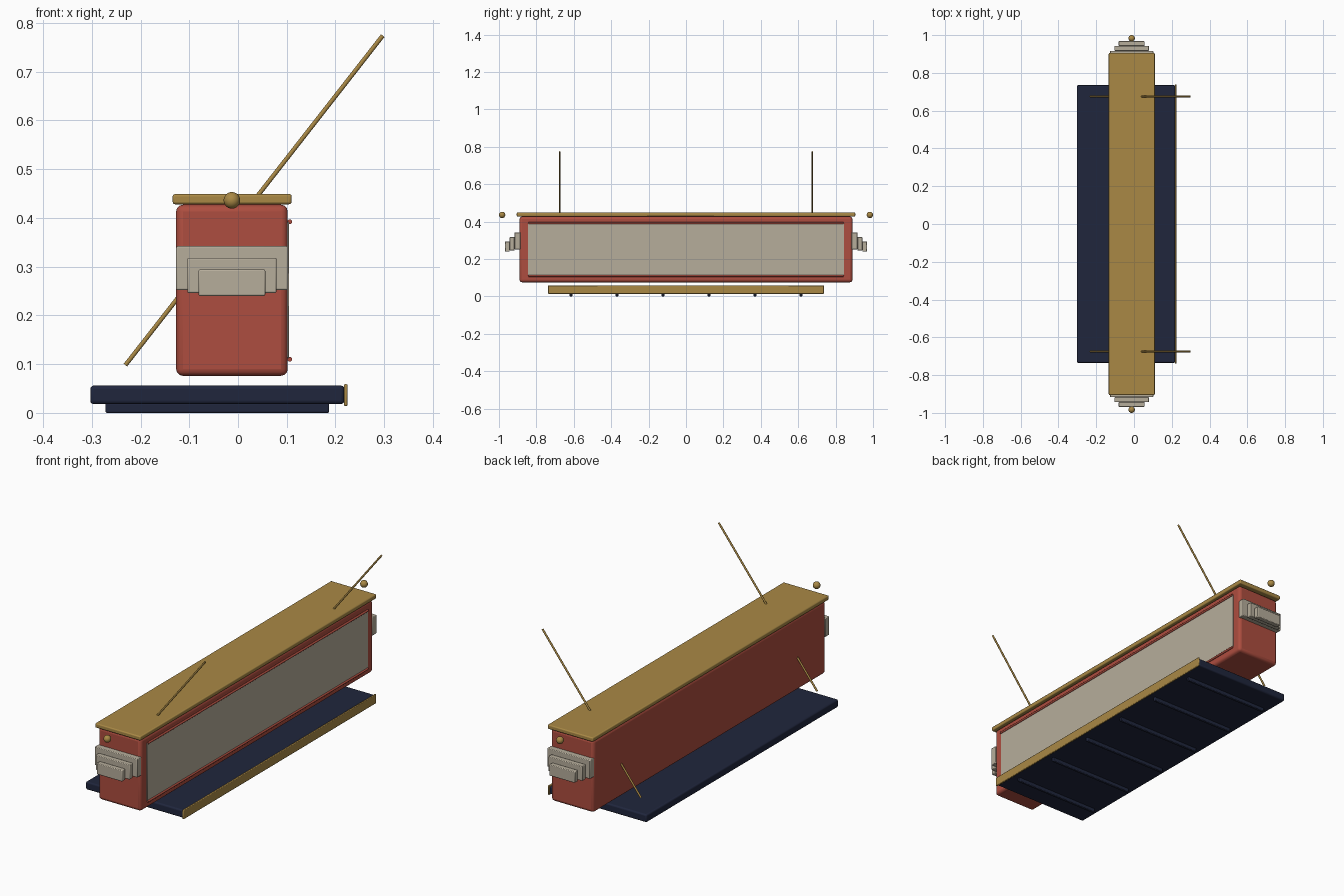
import bpy, math
from mathutils import Vector

if "Cube" in bpy.data.objects:
    bpy.data.objects.remove(bpy.data.objects["Cube"])


def material(name, rgb):
    m = bpy.data.materials.new(name)
    m.diffuse_color = (*rgb, 1)
    m.use_nodes = True
    m.node_tree.nodes["Principled BSDF"].inputs["Base Color"].default_value = m.diffuse_color
    return m


RED = material("brick_red", (0.42, 0.075, 0.05))
GOLD = material("brass", (0.40, 0.25, 0.06))
NAVY = material("navy", (0.014, 0.019, 0.046))
STONE = material("warm_grey", (0.47, 0.42, 0.33))


def finish(name, mat):
    ob = bpy.context.object
    ob.name = name
    ob.data.materials.append(mat)
    bpy.ops.object.shade_smooth_by_angle(angle=math.radians(35))
    return ob


def box(name, x, y, z, mat, bevel=0.0, segments=3):
    """Bevelled box from (min, max) ranges."""
    bpy.ops.mesh.primitive_cube_add(size=1)
    ob = bpy.context.object
    for v in ob.data.vertices:
        v.co = [r[0] if c < 0 else r[1] for c, r in zip(v.co, (x, y, z))]
    if bevel:
        b = ob.modifiers.new("Bevel", 'BEVEL')
        b.width = bevel
        b.segments = segments
    return finish(name, mat)


def rod(name, a, b, radius, mat):
    a, b = Vector(a), Vector(b)
    d = b - a
    bpy.ops.mesh.primitive_cylinder_add(
        vertices=16, radius=radius, depth=d.length, location=(a + b) / 2,
        rotation=d.to_track_quat('Z', 'Y').to_euler())
    return finish(name, mat)


# Main body and roof
box("body", (-0.127, 0.102), (-0.89, 0.89), (0.076, 0.427), RED, 0.014)
box("roof", (-0.134, 0.110), (-0.905, 0.905), (0.428, 0.449), GOLD, 0.005)

# Long side panel with its top and bottom rails
box("side_panel", (0.09, 0.105), (-0.845, 0.845), (0.113, 0.392), STONE, 0.001, 1)
for label, z in (("upper", 0.392), ("lower", 0.110)):
    rod(f"{label}_panel_rail", (0.106, -0.843, z), (0.106, 0.843, z), 0.005, RED)

# Stepped end plates and finial balls, mirrored front and back
steps = [((-0.127, 0.102), (0.885, 0.917), (0.252, 0.342)),
         ((-0.104, 0.079), (0.917, 0.943), (0.246, 0.318)),
         ((-0.081, 0.056), (0.943, 0.968), (0.240, 0.294))]
for side, s in (("front", -1), ("back", 1)):
    for i, (x, y, z) in enumerate(steps, 1):
        box(f"{side}_step_{i}", x, sorted(s * v for v in y), z, STONE, 0.003, 2)
    bpy.ops.mesh.primitive_uv_sphere_add(
        segments=24, ring_count=16, radius=0.017, location=(-0.0125, s * 0.983, 0.436))
    finish(f"{side}_ball", GOLD)
    # Slanted pole running through the body
    rod(f"{side}_pole", (-0.231, s * 0.675, 0.098), (0.297, s * 0.675, 0.774), 0.0045, GOLD)

# Base slab, edge trim and underside battens
box("base", (-0.303, 0.218), (-0.735, 0.735), (0.018, 0.056), NAVY, 0.007)
box("base_trim", (0.217, 0.225), (-0.738, 0.738), (0.014, 0.059), GOLD, 0.003, 2)
for i in range(6):
    y = -0.615 + i * 0.246
    box(f"batten_{i + 1}", (-0.272, 0.187), (y - 0.007, y + 0.007), (0.0, 0.02), NAVY, 0.003, 2)
